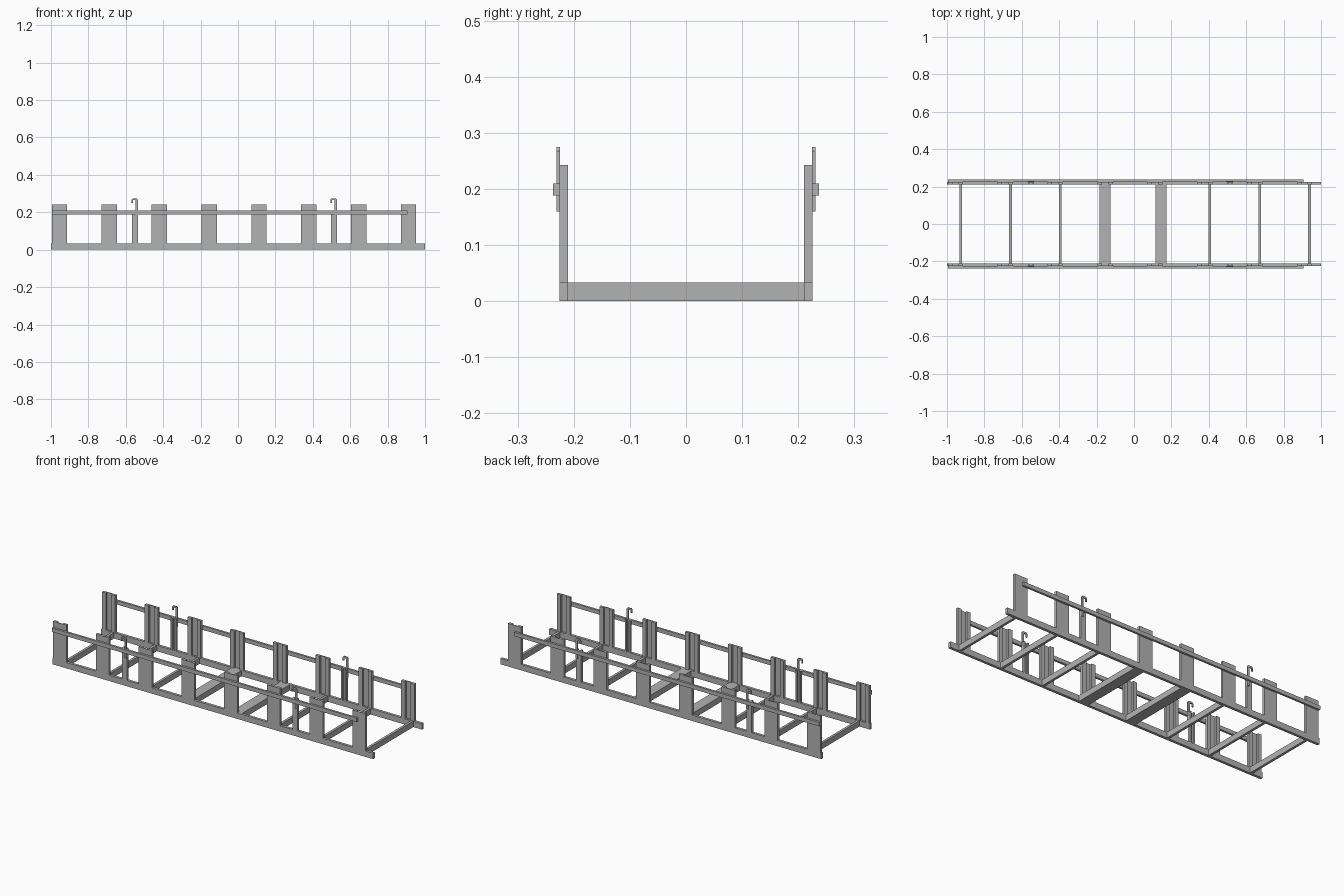
import bpy
import bmesh

cube = bpy.data.objects.get("Cube")
if cube:
    bpy.data.objects.remove(cube, do_unlink=True)

# Single painted-steel colour
steel = bpy.data.materials.new("grey steel")
steel.use_nodes = True
grey = (0.45, 0.45, 0.45, 1)
steel.diffuse_color = grey
steel.node_tree.nodes["Principled BSDF"].inputs["Base Color"].default_value = grey

INNER, OUTER = 0.21, 0.225      # side frame thickness in y
SILL_TOP, POST_TOP = 0.033, 0.243


def prism(name, outline, offset):
    """Extrude a closed outline of 3D points along an offset."""
    bm = bmesh.new()
    face = bm.faces.new([bm.verts.new(p) for p in outline])
    grown = bmesh.ops.extrude_face_region(bm, geom=[face])
    moved = [v for v in grown["geom"] if isinstance(v, bmesh.types.BMVert)]
    bmesh.ops.translate(bm, verts=moved, vec=offset)
    bmesh.ops.recalc_face_normals(bm, faces=bm.faces)
    mesh = bpy.data.meshes.new(name)
    bm.to_mesh(mesh)
    bm.free()
    mesh.materials.append(steel)
    obj = bpy.data.objects.new(name, mesh)
    bpy.context.collection.objects.link(obj)
    return obj


def box(name, x0, x1, y0, y1, z0, z1):
    outline = [(x0, y0, z0), (x1, y0, z0), (x1, y1, z0), (x0, y1, z0)]
    return prism(name, outline, (0, 0, z1 - z0))


def channel(name, x0, x1, side, lip, z0, z1):
    """Upright with a shallow groove on its inner face."""
    web = OUTER - 0.004
    section = [(x0, OUTER), (x1, OUTER), (x1, INNER), (x1 - lip, INNER),
               (x1 - lip, web), (x0 + lip, web), (x0 + lip, INNER), (x0, INNER)]
    return prism(name, [(x, side * y, z0) for x, y in section], (0, 0, z1 - z0))


def hook(name, x, side):
    """Flat hook curling over towards -x."""
    shape = [(0.016, 0.16), (0.016, 0.268), (0.010, 0.275), (-0.012, 0.275),
             (-0.018, 0.268), (-0.018, 0.25), (-0.010, 0.25), (-0.010, 0.265),
             (0.004, 0.265), (0.004, 0.16)]
    return prism(name, [(x + dx, side * OUTER, z) for dx, z in shape],
                 (0, side * 0.006, 0))


PITCH = 0.2665
for label, side in (("front", -1), ("back", 1)):
    # Long bottom sill and outer handrail
    box(label + "_sill", -1, 1, side * INNER, side * OUTER, 0, SILL_TOP)
    box(label + "_rail", -0.995, 0.905, side * OUTER, side * 0.237, 0.188, 0.21)
    # Eight grooved posts
    for i in range(8):
        x = -0.995 + i * PITCH
        channel(f"{label}_post_{i + 1}", x, x + 0.082, side, 0.024,
                SILL_TOP, POST_TOP)
    # Two slim stakes carrying hooks
    for i, x in enumerate((-0.551, 0.512)):
        channel(f"{label}_stake_{i + 1}", x - 0.016, x + 0.016, side, 0.009,
                SILL_TOP, 0.21)
        hook(f"{label}_hook_{i + 1}", x, side)

# Narrow cross members under the posts
for i in (0, 1, 2, 5, 6, 7):
    x = -0.927 + i * PITCH
    box(f"cross_member_{i + 1}", x - 0.007, x + 0.007, -INNER, INNER, 0, SILL_TOP)

# Two wide centre beams
for i, x in enumerate((-0.155, 0.145)):
    box(f"wide_beam_{i + 1}", x - 0.03, x + 0.03, -INNER, INNER, 0, SILL_TOP)
